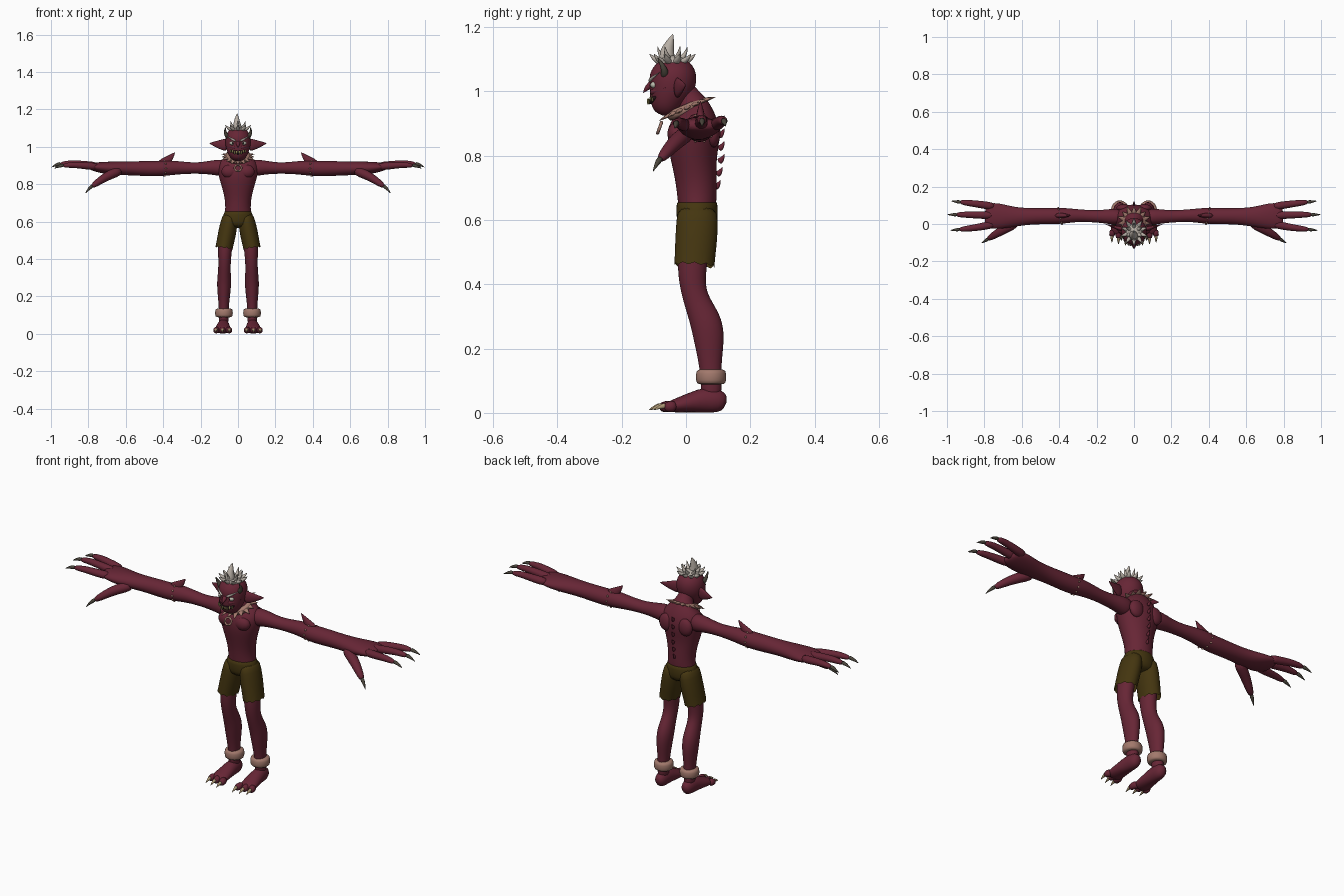
import bpy
import bmesh
from math import sin, cos, pi, tau
from mathutils import Vector, Matrix

default_cube = bpy.data.objects.get("Cube")
if default_cube:
    bpy.data.objects.remove(default_cube, do_unlink=True)

X, Y, Z = Vector((1, 0, 0)), Vector((0, 1, 0)), Vector((0, 0, 1))


def material(name, red, green, blue):
    mat = bpy.data.materials.new(name)
    mat.use_nodes = True
    mat.diffuse_color = (red, green, blue, 1)
    shader = mat.node_tree.nodes["Principled BSDF"]
    shader.inputs["Base Color"].default_value = (red, green, blue, 1)
    shader.inputs["Roughness"].default_value = 0.8
    return mat


skin = material("dark red skin", .135, .019, .036)
cloth = material("olive brown cloth", .058, .036, .005)
hair = material("pale grey hair", .48, .43, .38)
bone = material("dusty pink bone", .36, .19, .15)
claw = material("dark claw", .07, .06, .045)
nail = material("tan toenail", .40, .30, .17)
tooth = material("yellow tooth", .45, .40, .14)
eye = material("pale eye", .50, .50, .42)
dark = material("dark mouth", .02, .008, .01)


def finish(name, bm, mat, mirror=False, levels=0):
    """Turn a bmesh into a smooth object, with optional mirror and subdivision."""
    bmesh.ops.recalc_face_normals(bm, faces=bm.faces)
    mesh = bpy.data.meshes.new(name)
    bm.to_mesh(mesh)
    bm.free()
    mesh.materials.append(mat)
    mesh.shade_smooth()
    obj = bpy.data.objects.new(name, mesh)
    bpy.context.collection.objects.link(obj)
    if mirror:
        obj.modifiers.new("Mirror", 'MIRROR').use_mirror_merge = False
    if levels:
        subdivision = obj.modifiers.new("Subdivision", 'SUBSURF')
        subdivision.levels = subdivision.render_levels = levels
    return obj


def loft(name, mat, stations, ref=X, mirror=False, sides=12, levels=1, hem=0):
    """Skin elliptical rings (x, y, z, half width along ref, other half width)."""
    bm = bmesh.new()
    centres = [Vector(s[:3]) for s in stations]
    rings = []
    for i, (x, y, z, wide, deep) in enumerate(stations):
        tangent = centres[min(i + 1, len(centres) - 1)] - centres[max(i - 1, 0)]
        tangent.normalize()
        u = (ref - tangent * ref.dot(tangent)).normalized()
        v = tangent.cross(u)
        rings.append([bm.verts.new(centres[i] + u * wide * cos(tau * k / sides)
                                   + v * deep * sin(tau * k / sides)) for k in range(sides)])
    for lower, upper in zip(rings, rings[1:]):
        for k in range(sides):
            n = (k + 1) % sides
            bm.faces.new((lower[k], lower[n], upper[n], upper[k]))
    bm.faces.new(rings[0])
    if hem:
        for vert in rings[-1][::2]:
            vert.co.z += hem
    else:
        bm.faces.new(rings[-1])
    return finish(name, bm, mat, mirror, levels)


def spike(name, mat, points, wide, deep, ref=X, mirror=False):
    """Tapering horn that follows a few points and ends in a sharp tip."""
    last = len(points) - 1
    stations = []
    for i, p in enumerate(points):
        taper = max((1 - i / last) ** .7, .03)
        stations.append((*p, wide * taper, deep * taper))
    return loft(name, mat, stations, ref, mirror, sides=8)


def ball(name, mat, centre, size, mirror=False):
    bm = bmesh.new()
    matrix = Matrix.Translation(centre) @ Matrix.Diagonal((*size, 1))
    bmesh.ops.create_uvsphere(bm, u_segments=14, v_segments=9, radius=1, matrix=matrix)
    return finish(name, bm, mat, mirror)


# Torso and neck
loft("torso", skin, [
    (0, .035, .60, .08, .055), (0, .035, .66, .068, .062), (0, .032, .72, .071, .065),
    (0, .025, .78, .086, .071), (0, .022, .84, .105, .083), (0, .025, .89, .115, .083),
    (0, .03, .93, .095, .062), (0, .02, .96, .05, .048), (0, -.005, .99, .036, .04),
    (0, -.025, 1.02, .036, .04)], sides=16, levels=2)
ball("chest_muscle", skin, (.045, -.03, .868), (.045, .028, .036), True)
ball("shoulder_blade", skin, (.055, .085, .87), (.04, .022, .045), True)
for i in range(6):
    z = .70 + .04 * i
    back = .088 + .012 * min(i, 2) / 2
    spike(f"back_spine_{i}", skin, [(0, back, z), (0, back + .013, z + .008),
                                    (0, back + .02, z + .026)], .009, .014)

# Shorts with ragged hems
loft("shorts_hips", cloth, [
    (0, .034, .668, .071, .065), (0, .034, .64, .078, .066), (0, .035, .60, .09, .066),
    (0, .034, .565, .075, .055)], sides=16)
loft("shorts_leg", cloth, [
    (.042, .035, .645, .036, .058), (.047, .035, .60, .046, .066),
    (.058, .032, .54, .049, .066), (.068, .028, .49, .047, .064),
    (.074, .026, .448, .047, .063)], mirror=True, sides=20, hem=.022)

# Legs, ankle cuffs and feet
loft("leg", skin, [
    (.062, .03, .56, .043, .05), (.07, .017, .45, .039, .048), (.072, .022, .38, .034, .04),
    (.073, .041, .33, .035, .044), (.074, .064, .28, .040, .052), (.075, .072, .23, .037, .05),
    (.076, .075, .16, .029, .037), (.076, .078, .10, .026, .033),
    (.077, .08, .04, .028, .034)], mirror=True, levels=2)
loft("ankle_cuff", bone, [
    (.075, .078, .088, .034, .034), (.075, .078, .091, .047, .047),
    (.075, .078, .112, .049, .049), (.075, .078, .133, .047, .047),
    (.075, .078, .136, .034, .034)], mirror=True, sides=16)
loft("foot", skin, [
    (.077, .126, .03, .016, .02), (.077, .105, .038, .032, .039), (.078, .06, .041, .034, .042),
    (.08, .02, .033, .04, .033), (.082, -.03, .023, .045, .023),
    (.083, -.06, .017, .04, .016)], mirror=True)
for i, (start, end, reach) in enumerate([(.055, .046, -.085), (.083, .083, -.08), (.109, .118, -.07)]):
    loft(f"toe_{i}", skin, [
        (start, -.035, .02, .018, .018), (end, reach + .025, .021, .018, .019),
        (end, reach, .016, .014, .014)], mirror=True)
    spike(f"toenail_{i}", nail, [(end, reach + .012, .023), (end, reach - .01, .02),
                                 (end, reach - .032, .008)], .012, .012, mirror=True)

# Arms and hands
loft("arm", skin, [
    (.06, .035, .885, .045, .05), (.12, .04, .89, .044, .043), (.17, .04, .888, .036, .035),
    (.23, .042, .886, .033, .03), (.30, .045, .888, .035, .035), (.36, .045, .888, .042, .041),
    (.42, .042, .883, .046, .043), (.50, .042, .884, .044, .042), (.58, .04, .885, .047, .038),
    (.65, .038, .885, .057, .038), (.71, .041, .888, .07, .034), (.76, .044, .892, .073, .026),
    (.80, .046, .896, .06, .017)], ref=Y, mirror=True, levels=2)
spike("elbow_fin", skin, [(.42, .045, .895), (.37, .045, .93), (.335, .045, .973)],
      .022, .04, ref=Y, mirror=True)
for i in range(10):
    a = tau * i / 10
    ball(f"arm_stud_{i}", bone, (.395 + .01 * cos(a), .043 + .043 * cos(a), .885 + .041 * sin(a)),
         (.005, .005, .005), True)

fingers = {
    "outer_finger": [(.74, .092, .895), (.81, .103, .902), (.88, .112, .911), (.935, .118, .906)],
    "middle_finger": [(.74, .046, .897), (.82, .048, .906), (.90, .05, .914), (.955, .05, .907)],
    "inner_finger": [(.74, .002, .893), (.81, -.014, .898), (.88, -.024, .905), (.94, -.03, .899)],
    "thumb": [(.62, .012, .875), (.69, -.025, .85), (.74, -.055, .818), (.785, -.083, .785)]}
for name, path in fingers.items():
    widths = (.030, .028, .022, .015) if name == "thumb" else (.024, .021, .018, .013)
    loft(name, skin, [(*p, w, w * .95) for p, w in zip(path, widths)], Y, True, sides=10)
    knuckle, end = Vector(path[-2]), Vector(path[-1])
    step = (end - knuckle).normalized()
    spike(name + "_claw", claw, [end - step * .012 + Z * .003, end + step * .018,
                                 end + step * .046 - Z * .012], .013, .013, Y, True)

# Head, ears and horns
loft("head", skin, [
    (0, -.075, .925, .02, .022), (0, -.068, .945, .046, .043), (0, -.06, .975, .059, .057),
    (0, -.05, 1.00, .067, .068), (0, -.041, 1.03, .071, .076), (0, -.038, 1.06, .068, .073),
    (0, -.038, 1.085, .054, .058), (0, -.038, 1.102, .03, .034)], sides=16, levels=2)
spike("ear", skin, [(.055, -.03, 1.01), (.085, -.022, 1.012), (.115, -.012, 1.014),
                    (.155, 0, 1.02)], .016, .042, Y, True)
spike("horn", claw, [(.042, -.068, 1.045), (.063, -.064, 1.06), (.071, -.075, 1.085),
                     (.066, -.09, 1.108)], .017, .017, Y, True)

# Face
spike("nose", skin, [(0, -.095, 1.03), (0, -.122, 1.012), (0, -.134, .994)], .017, .016)
ball("eyeball", eye, (.03, -.098, 1.02), (.015, .013, .011), True)
ball("pupil", dark, (.028, -.109, 1.02), (.004, .004, .005), True)
spike("eyebrow", hair, [(.01, -.114, 1.03), (.036, -.106, 1.043), (.068, -.078, 1.062)],
      .008, .008, Z, True)
spike("cheek", skin, [(.012, -.108, .997), (.04, -.096, 1.0), (.066, -.062, 1.012)],
      .014, .012, Z, True)
loft("mouth", dark, [
    (-.046, -.092, .985, .003, .004), (-.025, -.107, .972, .010, .006), (0, -.113, .968, .011, .006),
    (.025, -.107, .972, .010, .006), (.046, -.092, .985, .003, .004)], ref=Z, sides=8)
for i in range(4):
    x = .007 + .011 * i
    y, z, rise = -.118 + 9 * x * x, .968 + 7 * x * x, .012 if i % 2 else -.010
    spike(f"tooth_{i}", tooth, [(x, y, z - rise), (x, y - .002, z), (x, y - .003, z + rise)],
          .006, .004, mirror=True)

# Hair: a tall crest over two rings of tufts
ball("hair_cap", hair, (0, -.043, 1.088), (.046, .046, .024))
spike("hair_crest", hair, [(0, -.058, 1.085), (-.006, -.062, 1.12), (-.006, -.05, 1.15),
                           (-.004, -.04, 1.18)], .03, .034)
for ring, (count, inner, outer, low, high) in enumerate([(10, .030, .073, 1.088, 1.118),
                                                        (6, .016, .048, 1.095, 1.143)]):
    for i in range(count):
        a = tau * (i + .5) / count
        out = Vector((cos(a), sin(a), 0))
        base = Vector((0, -.042, 0))
        middle = (inner + outer) / 2 + .006
        spike(f"hair_tuft_{ring}_{i}", hair, [
            base + out * inner + Z * low, base + out * middle + Z * (low + .012),
            base + out * outer + Z * high], .016, .014, Vector((-sin(a), cos(a), 0)))

# Tilted collar of bone spikes with a ring pendant
slope, collar = .42, Vector((0, .004, .945))
for i in range(16):
    a = tau * i / 16
    out = Vector((cos(a), sin(a), slope * sin(a)))
    along = Vector((-sin(a), cos(a), slope * cos(a)))
    reach = .098 if i % 2 else .088
    spike(f"collar_spike_{i}", bone, [collar + out * .04 + Z * .008, collar + out * .068 + Z * .004,
                                      collar + out * reach], .021, .010, along)


def ring(name, mat, centre, radius, thick, tilt):
    bpy.ops.mesh.primitive_torus_add(major_segments=24, minor_segments=8, major_radius=radius,
                                     minor_radius=thick, location=centre, rotation=(tilt, 0, 0))
    obj = bpy.context.object
    obj.name = name
    obj.data.materials.append(mat)
    obj.data.shade_smooth()


ring("collar_band", bone, collar, .052, .016, slope * .95)
ring("pendant_ring", bone, (0, -.082, .887), .018, .005, pi / 2 - .35)
